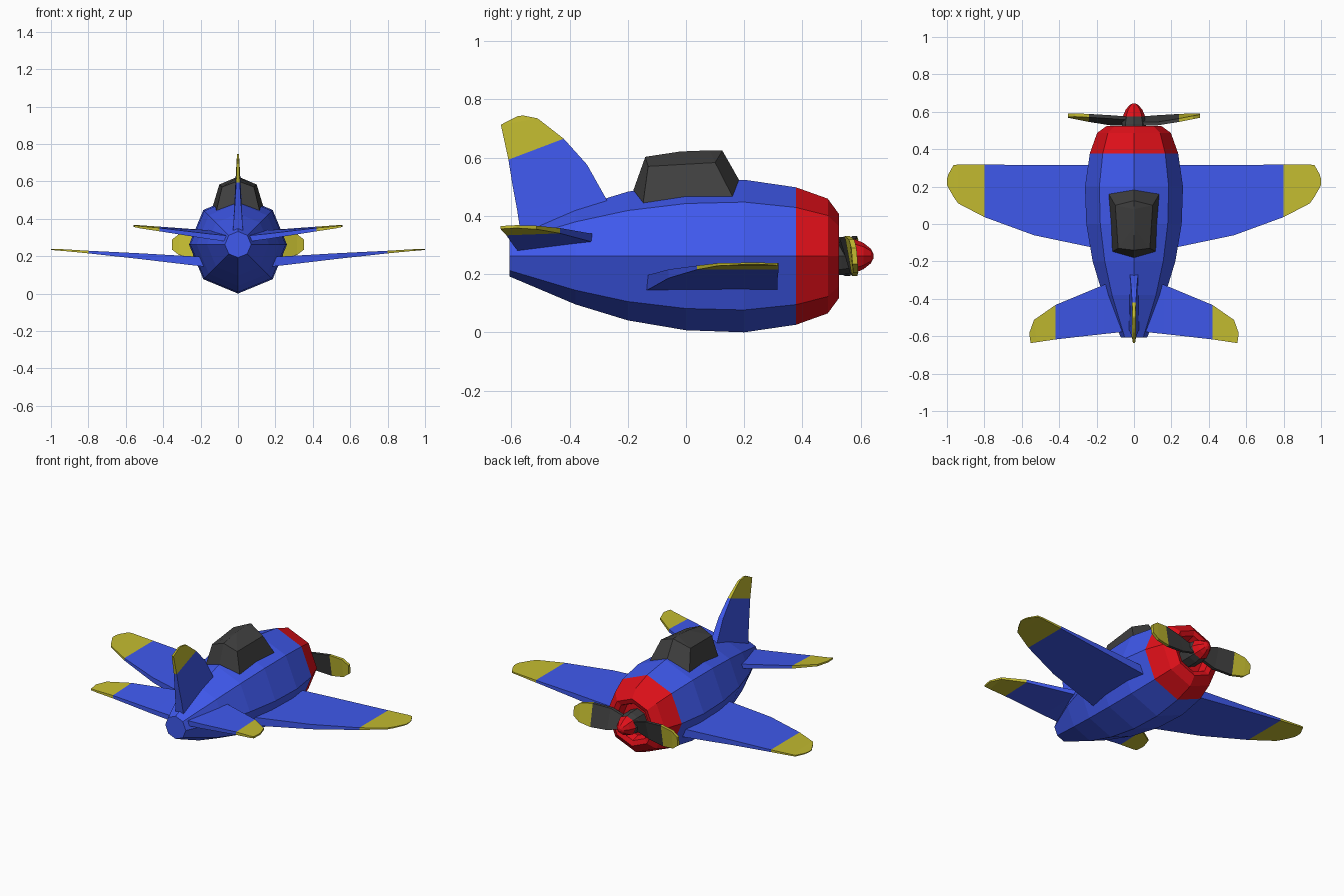
import bpy, bmesh, math
from mathutils import Vector

ZC = 0.262  # height of the fuselage axis


def paint(name, rgb):
    m = bpy.data.materials.new(name)
    m.diffuse_color = (*rgb, 1)
    return m


blue = paint("blue", (0.05, 0.10, 0.85))
red = paint("red", (0.75, 0.005, 0.01))
yellow = paint("yellow", (0.55, 0.50, 0.03))
dark = paint("dark_grey", (0.05, 0.05, 0.05))


def loft(name, rings, mats, switch=999, mirror=False):
    """Skin a list of equal-length rings; segments from index 'switch' use mats[1]."""
    bm = bmesh.new()
    vs = [[bm.verts.new(p) for p in r] for r in rings]
    n = len(rings[0])
    for i in range(len(vs) - 1):
        for k in range(n):
            q = (k + 1) % n
            f = bm.faces.new((vs[i][k], vs[i][q], vs[i + 1][q], vs[i + 1][k]))
            f.material_index = int(i >= switch)
    bm.faces.new(vs[0])
    bm.faces.new(vs[-1]).material_index = len(mats) - 1
    bmesh.ops.recalc_face_normals(bm, faces=bm.faces)
    me = bpy.data.meshes.new(name)
    bm.to_mesh(me)
    bm.free()
    for m in mats:
        me.materials.append(m)
    ob = bpy.data.objects.new(name, me)
    bpy.context.collection.objects.link(ob)
    if mirror:
        ob.modifiers.new("mirror", 'MIRROR')
    return ob


def turned(name, profile, mats, switch=999):
    """Eight-sided body along y from (y, radius) pairs."""
    rings = [[(r * math.sin(k * math.pi / 4), y, ZC + r * math.cos(k * math.pi / 4))
              for k in range(8)] for y, r in profile]
    return loft(name, rings, mats, switch)


def surface(name, stations, axis, mats, switch, mirror=False):
    """Thin surface from (leading point, trailing point, thickness) stations."""
    rings = []
    for le, te, t in stations:
        d = Vector(axis) * t / 2
        le, te = Vector(le), Vector(te)
        rings.append([le + d, te + d, te - d, le - d])
    return loft(name, rings, mats, switch, mirror)


# Fuselage with red cowling and recessed intake
turned("fuselage", [(-0.607, 0.07), (-0.38, 0.166), (-0.2, 0.221), (0, 0.255),
                    (0.2, 0.262), (0.378, 0.236), (0.487, 0.197), (0.525, 0.145),
                    (0.515, 0.115), (0.47, 0.10)], [blue, red], 5)

# Canopy: hexagonal base tapering to a ridged roof
loft("canopy", [
    [(0, 0.17, 0.42), (0.125, 0.15, 0.42), (0.11, -0.14, 0.40),
     (0, -0.17, 0.40), (-0.11, -0.14, 0.40), (-0.125, 0.15, 0.42)],
    [(0, 0.187, 0.515), (0.135, 0.16, 0.466), (0.115, -0.147, 0.446),
     (0, -0.18, 0.49), (-0.115, -0.147, 0.446), (-0.135, 0.16, 0.466)],
    [(0, 0.125, 0.624), (0.10, 0.10, 0.583), (0.085, -0.13, 0.57),
     (0, -0.14, 0.602), (-0.085, -0.13, 0.57), (-0.10, 0.10, 0.583)],
    [(0, 0.122, 0.625), (0.002, 0.08, 0.625), (0.002, -0.02, 0.621),
     (0, -0.138, 0.603), (-0.002, -0.02, 0.621), (-0.002, 0.08, 0.625)]], [dark])

# Main wings
surface("wing", [((x, a, z), (x, b, z), t) for x, a, b, z, t in [
    (0.12, 0.315, -0.15, 0.165, 0.055), (0.24, 0.315, -0.122, 0.175, 0.048),
    (0.535, 0.315, -0.06, 0.201, 0.03), (0.80, 0.318, 0.037, 0.222, 0.014),
    (0.94, 0.318, 0.11, 0.233, 0.009), (0.965, 0.315, 0.145, 0.234, 0.008),
    (0.993, 0.265, 0.195, 0.236, 0.006), (1.0, 0.24, 0.21, 0.237, 0.005)]],
    (0, 0, 1), [blue, yellow], 3, True)

# Tailplane
surface("tailplane", [
    ((0.04, -0.28, 0.312), (0.04, -0.575, 0.292), 0.032),
    ((0.16, -0.325, 0.325), (0.16, -0.588, 0.306), 0.028),
    ((0.42, -0.433, 0.349), (0.42, -0.617, 0.342), 0.018),
    ((0.535, -0.513, 0.36), (0.52, -0.632, 0.354), 0.012),
    ((0.56, -0.583, 0.363), (0.553, -0.637, 0.36), 0.010)],
    (0, 0, 1), [blue, yellow], 2, True)

# Tail fin
surface("tail_fin", [
    ((0, -0.22, 0.36), (0, -0.565, 0.32), 0.055),
    ((0, -0.275, 0.46), (0, -0.58, 0.42), 0.042),
    ((0, -0.34, 0.576), (0, -0.595, 0.50), 0.03),
    ((0, -0.42, 0.665), (0, -0.61, 0.593), 0.02),
    ((0, -0.51, 0.735), (0, -0.636, 0.713), 0.012),
    ((0, -0.56, 0.745), (0, -0.58, 0.742), 0.009)],
    (1, 0, 0), [blue, yellow], 3)

# Propeller hub and spinner
turned("propeller_hub", [(0.46, 0.065), (0.535, 0.065), (0.58, 0.055)], [dark])
turned("spinner", [(0.575, 0.06), (0.61, 0.045), (0.635, 0.025), (0.644, 0.008)], [red])

# Two twisted propeller blades, the second turned half way round
blade = surface("propeller_blade", [
    ((x, y - k * w, ZC + w), (x, y + k * w, ZC - w), 0.018) for x, w, y, k in [
        (0.03, 0.03, 0.55, 0.5), (0.13, 0.06, 0.555, 0.3), (0.24, 0.068, 0.567, 0.18),
        (0.315, 0.056, 0.576, 0.12), (0.353, 0.027, 0.579, 0.08)]],
    (0, 1, 0), [dark, yellow], 2)
other = bpy.data.objects.new("propeller_blade_opposite", blade.data)
other.rotation_euler = (0, math.pi, 0)
other.location = (0, 0, 2 * ZC)
bpy.context.collection.objects.link(other)
